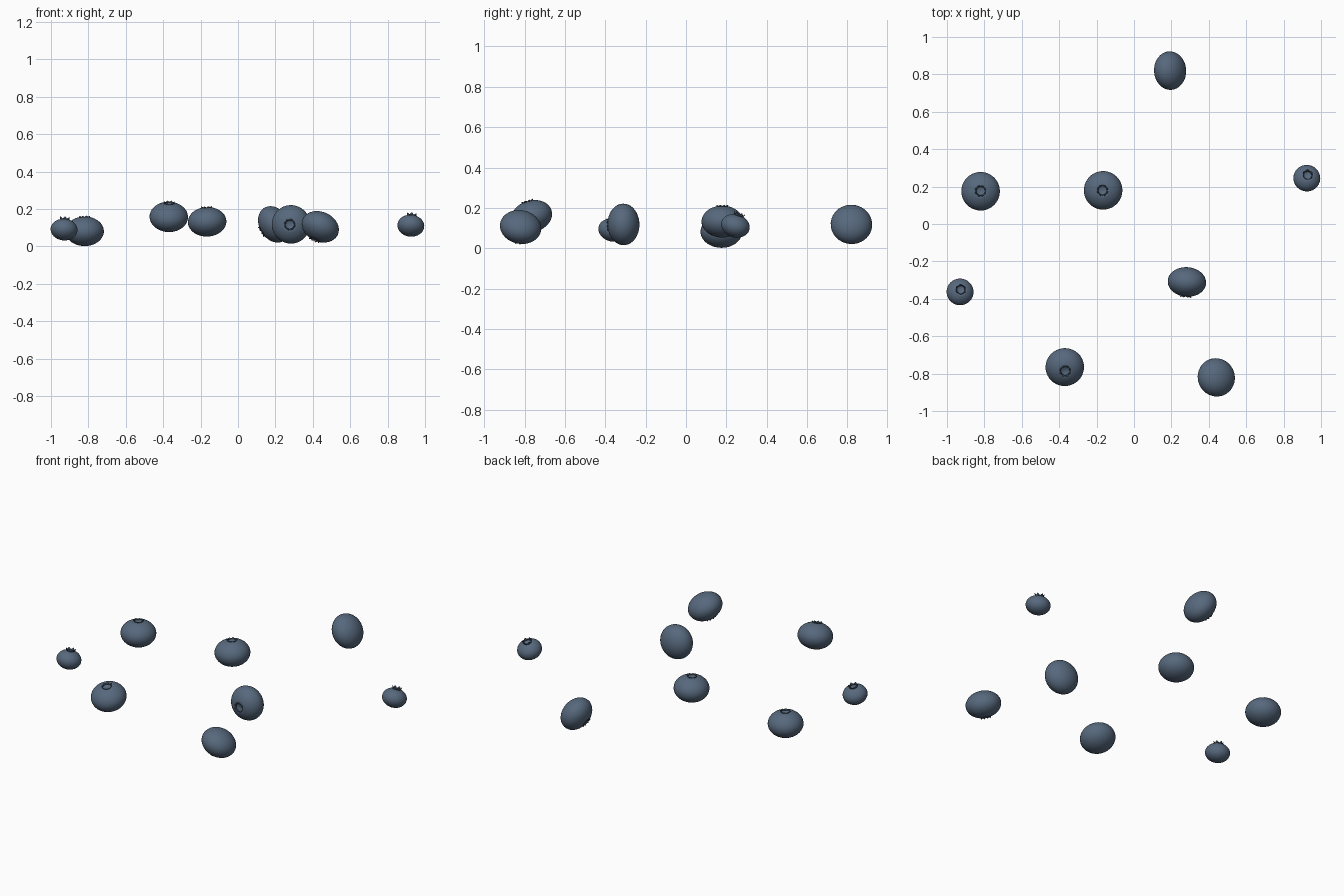
import bpy, bmesh, math
from mathutils import Vector

if "Cube" in bpy.data.objects:
    bpy.data.objects.remove(bpy.data.objects["Cube"])


def material(name, rgb):
    m = bpy.data.materials.new(name)
    m.diffuse_color = (*rgb, 1)
    m.use_nodes = True
    m.node_tree.nodes["Principled BSDF"].inputs["Base Color"].default_value = m.diffuse_color
    return m


skin = material("dusty blue skin", (0.095, 0.140, 0.205))
dark = material("dark crown blue", (0.050, 0.072, 0.105))


def make_object(name, bm, mat, loc, axis):
    bmesh.ops.recalc_face_normals(bm, faces=bm.faces)
    mesh = bpy.data.meshes.new(name)
    bm.to_mesh(mesh)
    bm.free()
    mesh.materials.append(mat)
    for p in mesh.polygons:
        p.use_smooth = True
    ob = bpy.data.objects.new(name, mesh)
    ob.location = loc
    ob.rotation_mode = 'QUATERNION'
    ob.rotation_quaternion = Vector((0, 0, 1)).rotation_difference(Vector(axis).normalized())
    bpy.context.collection.objects.link(ob)
    return ob


def body_mesh(r, h, rim):
    """Squashed sphere, lathed, with a shallow dimple inside the crown."""
    top = math.acos(rim / r)
    prof = []
    for i in range(1, 21):
        a = -math.pi / 2 + (top + math.pi / 2) * i / 20
        prof.append((r * math.cos(a), h * math.sin(a)))
    zt = prof[-1][1]
    prof += [(rim * 0.8, zt - 0.004), (rim * 0.4, zt - 0.008)]
    bm = bmesh.new()
    n = 40
    rings = [[bm.verts.new((q * math.cos(2 * math.pi * k / n), q * math.sin(2 * math.pi * k / n), z))
              for k in range(n)] for q, z in prof]
    low, high = bm.verts.new((0, 0, -h)), bm.verts.new((0, 0, zt - 0.009))
    for k in range(n):
        j = (k + 1) % n
        for a, b in zip(rings, rings[1:]):
            bm.faces.new((a[k], a[j], b[j], b[k]))
        bm.faces.new((low, rings[0][j], rings[0][k]))
        bm.faces.new((high, rings[-1][k], rings[-1][j]))
    return bm, zt


def crown_mesh(rim, zt, height, flare, teeth):
    """Ring of small pointed sepals."""
    bm = bmesh.new()
    n = teeth * 4
    base, tip = [], []
    for k in range(n):
        a = 2 * math.pi * k / n
        t = (0.25, 0.6, 1.0, 0.6)[k % 4]
        c, s = math.cos(a), math.sin(a)
        base.append(bm.verts.new((rim * 0.85 * c, rim * 0.85 * s, zt - 0.004)))
        q = rim * 0.85 + flare * t
        tip.append(bm.verts.new((q * c, q * s, zt - 0.002 + height * t)))
    for k in range(n):
        j = (k + 1) % n
        bm.faces.new((base[k], base[j], tip[j], tip[k]))
    return bm


def berry(i, loc, axis, r, h, rim, height, flare, teeth):
    bm, zt = body_mesh(r, h, rim)
    make_object(f"berry_{i}", bm, skin, loc, axis)
    ob = make_object(f"berry_crown_{i}", crown_mesh(rim, zt, height, flare, teeth), dark, loc, axis)
    mod = ob.modifiers.new("thickness", 'SOLIDIFY')
    mod.thickness = 0.003
    mod.offset = 0


# Large berries: centre and crown direction
large = [
    ((0.193, 0.82, 0.118), (-0.85, -0.05, -0.5)),
    ((-0.82, 0.175, 0.081), (0, 0.02, 1)),
    ((-0.165, 0.18, 0.132), (-0.04, 0, 1)),
    ((-0.37, -0.765, 0.158), (0.03, -0.28, 0.96)),
    ((0.283, -0.31, 0.118), (-0.08, -1, -0.02)),
    ((0.44, -0.82, 0.105), (-0.40, -0.18, -0.9)),
]
for i, (loc, axis) in enumerate(large):
    berry(i + 1, loc, axis, 0.103, 0.079, 0.028, 0.008, 0.007, 8)

# Small berries with taller crowns
small = [
    ((0.924, 0.245, 0.111), (0.08, 0.30, 0.95)),
    ((-0.93, -0.363, 0.09), (0.07, 0.22, 0.97)),
]
for i, (loc, axis) in enumerate(small):
    berry(i + 7, loc, axis, 0.072, 0.057, 0.026, 0.016, 0.006, 6)
